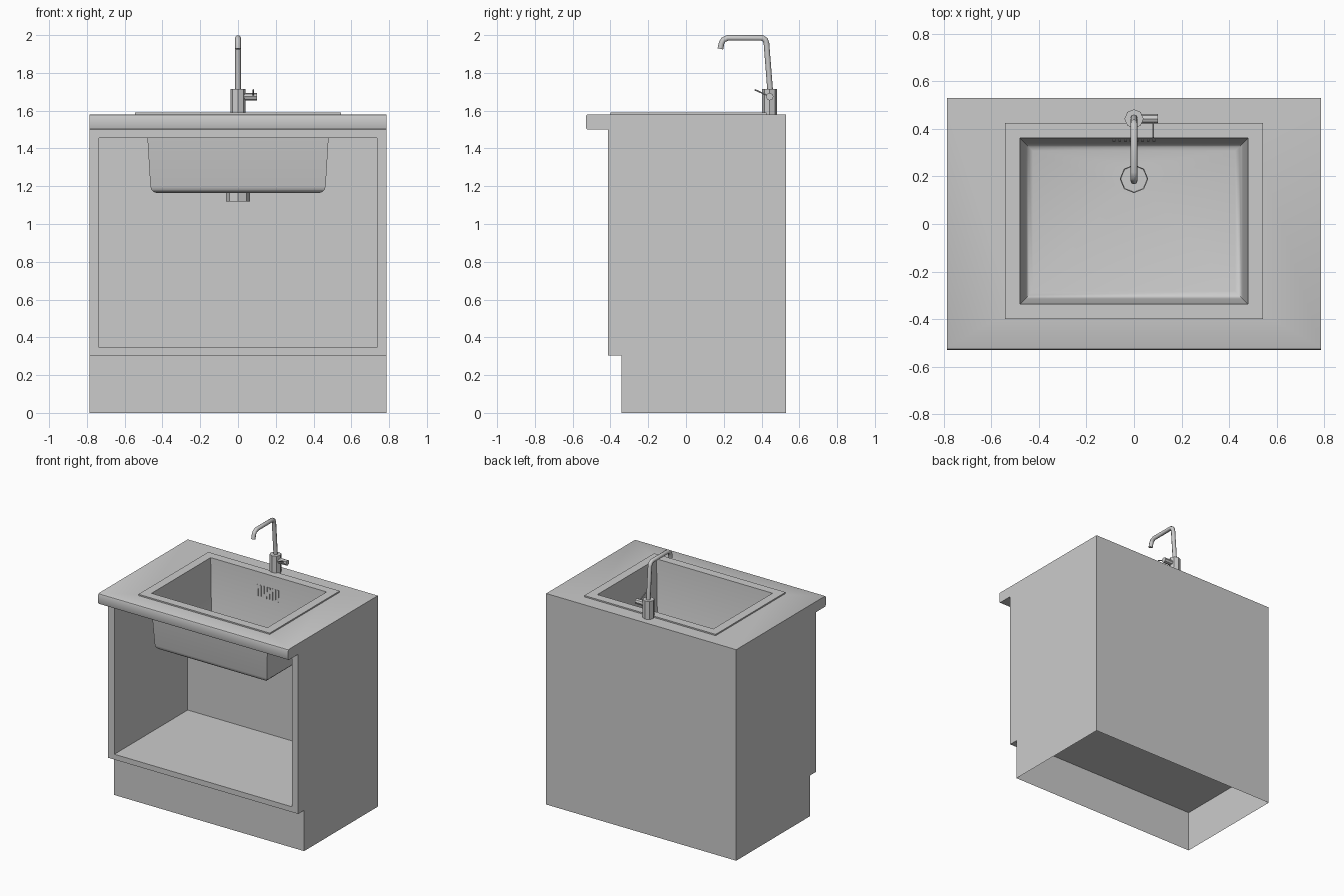
import bpy, bmesh, math
from mathutils import Vector, Matrix

if "Cube" in bpy.data.objects:
    bpy.data.objects.remove(bpy.data.objects["Cube"])

W = 0.787                                    # half width of the cabinet
SX, SY0, SY1 = 0.48, -0.337, 0.362           # bowl opening
FAUCET_Y, DRAIN_Y = 0.443, 0.19


def finish(name, bm, smooth=False):
    me = bpy.data.meshes.new(name)
    bm.to_mesh(me)
    bm.free()
    ob = bpy.data.objects.new(name, me)
    bpy.context.collection.objects.link(ob)
    if smooth:
        bpy.ops.object.select_all(action='DESELECT')
        ob.select_set(True)
        bpy.context.view_layer.objects.active = ob
        bpy.ops.object.shade_smooth_by_angle(angle=math.radians(35))
    return ob


def inset_to(bm, f, lo, hi):
    """Inset a rectangular face and place the inner face at the given bounds."""
    c = f.calc_center_median()
    bmesh.ops.inset_region(bm, faces=[f], thickness=0.005, use_even_offset=True)
    for v in f.verts:
        v.co = Vector([hi[i] if v.co[i] > c[i] else lo[i] for i in range(3)])
    return f


def rod(name, a, b, r, sides=8, turn=0.0):
    a, b = Vector(a), Vector(b)
    d = b - a
    m = (Matrix.Translation((a + b) / 2) @ d.to_track_quat('Z', 'Y').to_matrix().to_4x4()
         @ Matrix.Rotation(turn, 4, 'Z'))
    bm = bmesh.new()
    bmesh.ops.create_cone(bm, cap_ends=True, segments=sides, radius1=r, radius2=r,
                          depth=d.length, matrix=m)
    return finish(name, bm)


def octagon(bm, r, z):
    return [bm.verts.new((r * math.cos(i * math.pi / 4), DRAIN_Y + r * math.sin(i * math.pi / 4), z))
            for i in range(8)]


def bridge(bm, a, b):
    n = len(a)
    for i in range(n):
        bm.faces.new((a[i], a[(i + 1) % n], b[(i + 1) % n], b[i]))


# Cabinet and worktop: side profile stretched across the width
profile = [(0.53, 0), (-0.342, 0), (-0.342, 0.305), (-0.412, 0.305), (-0.412, 1.5),
           (-0.52, 1.5), (-0.527, 1.503), (-0.53, 1.51),
           (-0.53, 1.57), (-0.527, 1.577), (-0.52, 1.58), (0.53, 1.58)]
bm = bmesh.new()
left = [bm.verts.new((-W, y, z)) for y, z in profile]
right = [bm.verts.new((W, y, z)) for y, z in profile]
bridge(bm, left, right)
bm.faces.new(left)
bm.faces.new(right)
bmesh.ops.recalc_face_normals(bm, faces=bm.faces)


def face_at(test):
    return next(f for f in bm.faces if test(f.calc_center_median(), f.normal))


base = face_at(lambda c, n: c.z < 0.001)
top = face_at(lambda c, n: c.z > 1.5799)
front = face_at(lambda c, n: abs(c.y + 0.412) < 0.001 and n.y < -0.9)

# Sink hole in the worktop, open compartment at the front
inset_to(bm, top, (-SX - .02, SY0 - .02, 1.58), (SX + .02, SY1 + .02, 1.58))
inset_to(bm, front, (-0.735, -0.412, 0.345), (0.735, -0.412, 1.455))
inset_to(bm, front, (-0.735, 0.455, 0.345), (0.735, 0.455, 1.455))
bm.normal_update()
ceiling = face_at(lambda c, n: abs(c.z - 1.455) < 0.001 and abs(n.z) > 0.9)
inset_to(bm, ceiling, (-SX + .001, SY0 + .001, 1.455), (SX - .001, SY1 - .001, 1.455))
bmesh.ops.delete(bm, geom=[base, top, ceiling], context='FACES_ONLY')

# Underside above the open plinth
bm.faces.new([bm.verts.new(p) for p in ((-W, -0.342, 0.305), (-W, 0.53, 0.305),
                                        (W, 0.53, 0.305), (W, -0.342, 0.305))])
finish("cabinet_and_worktop", bm, smooth=True)

# Sink: rectangular loops (inset, height) from outer floor, over the rim, to inner floor
loops = [(.048, 1.165), (.033, 1.17), (.021, 1.183), (.016, 1.2), (-.007, 1.58),
         (-.064, 1.58), (-.064, 1.59), (0, 1.59),
         (.022, 1.205), (.027, 1.19), (.037, 1.178), (.054, 1.173)]
bm = bmesh.new()
rings = []
for d, z in loops:
    x, y0, y1 = SX - d, SY0 + d, SY1 - d
    rings.append([bm.verts.new(p) for p in ((-x, y0, z), (x, y0, z), (x, y1, z), (-x, y1, z))])
for a, b in zip(rings, rings[1:]):
    bridge(bm, a, b)
# floors with an octagonal drain hole
for ring, z in ((rings[0], 1.165), (rings[-1], 1.173)):
    hole = octagon(bm, 0.06, z)
    edges = []
    for loop in (ring, hole):
        for i, v in enumerate(loop):
            w = loop[(i + 1) % len(loop)]
            edges.append(bm.edges.get((v, w)) or bm.edges.new((v, w)))
    bmesh.ops.triangle_fill(bm, use_beauty=True, edges=edges, normal=(0, 0, 1))
bmesh.ops.recalc_face_normals(bm, faces=bm.faces)
finish("sink_bowl", bm, smooth=True)

# Drain cup
bm = bmesh.new()
cup = [octagon(bm, r, z) for r, z in ((.064, 1.12), (.064, 1.175), (.058, 1.175), (.056, 1.13))]
for a, b in zip(cup, cup[1:]):
    bridge(bm, a, b)
bm.faces.new(cup[0])
bm.faces.new(cup[-1])
bmesh.ops.recalc_face_normals(bm, faces=bm.faces)
finish("drain_cup", bm)

# Overflow grille on the back wall of the bowl
bm = bmesh.new()
tilt = Matrix.Rotation(-math.atan(.022 / .385), 4, 'X')
for i in range(8):
    x = -0.084 + i * 0.024
    m = Matrix.Translation((x, SY1 - 0.008, 1.455)) @ tilt @ Matrix.Diagonal((0.012, 0.008, 0.085, 1))
    bmesh.ops.create_cube(bm, size=1, matrix=m)
finish("overflow_grille", bm)

# Faucet body, side valve and lever
rod("faucet_body", (0, FAUCET_Y, 1.578), (0, FAUCET_Y, 1.715), 0.04, 8, math.pi / 8 * 0)
rod("faucet_valve", (0.02, FAUCET_Y, 1.674), (0.1, FAUCET_Y, 1.674), 0.02)
rod("faucet_lever", (0.081, FAUCET_Y - 0.01, 1.68), (0.081, 0.364, 1.711), 0.004, 6)

# Faucet spout swept along a bent path
path = [(.446, 1.7), (.426, 1.955), (.42, 1.975), (.404, 1.985),
        (.22, 1.985), (.198, 1.975), (.188, 1.957), (.182, 1.927)]
cu = bpy.data.curves.new("faucet_spout", 'CURVE')
cu.dimensions = '3D'
cu.bevel_depth = 0.015
cu.bevel_resolution = 2
cu.use_fill_caps = True
sp = cu.splines.new('POLY')
sp.points.add(len(path) - 1)
for p, (y, z) in zip(sp.points, path):
    p.co = (0, y, z, 1)
spout = bpy.data.objects.new("faucet_spout", cu)
bpy.context.collection.objects.link(spout)
